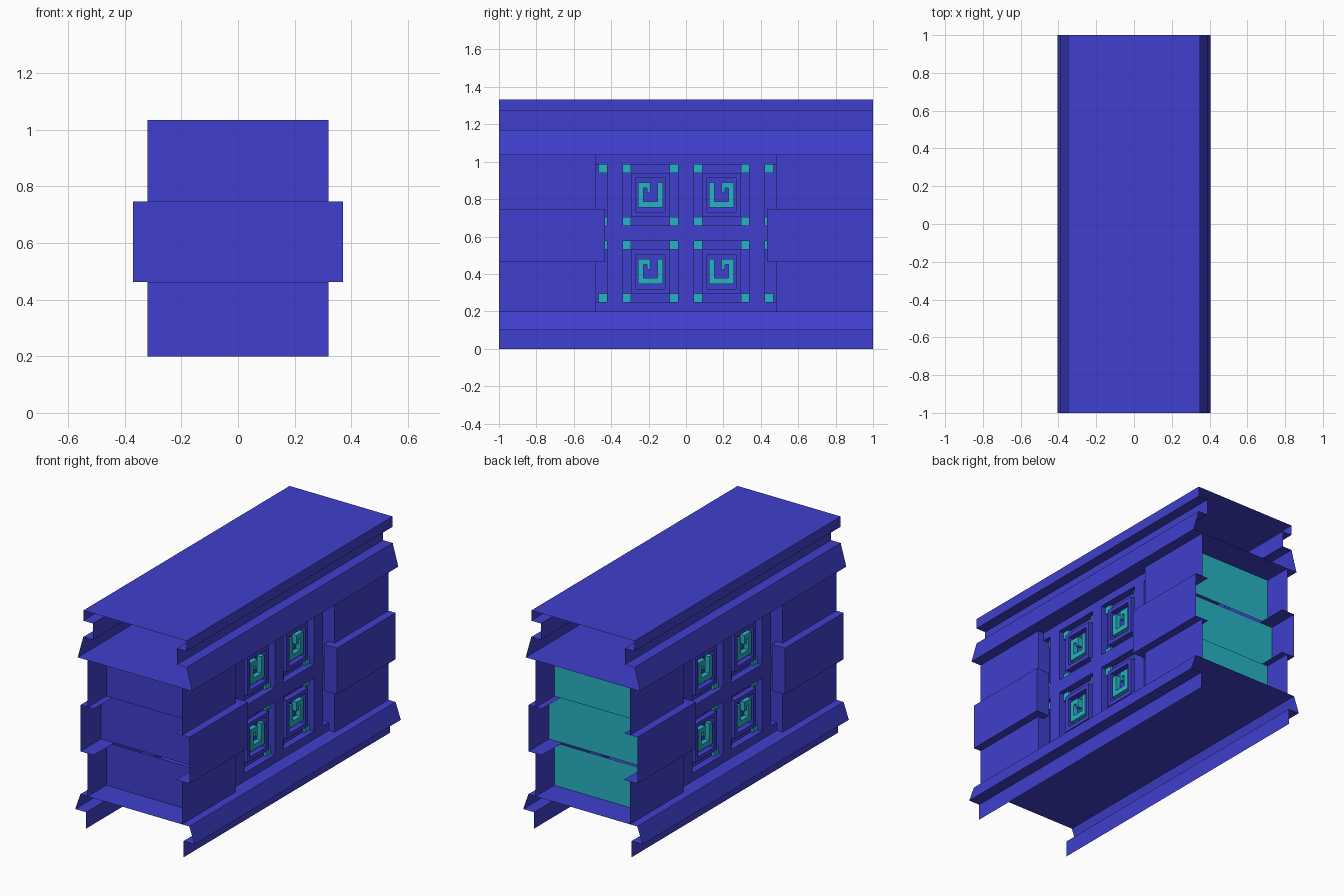
import bpy, bmesh

if "Cube" in bpy.data.objects:
    bpy.data.objects.remove(bpy.data.objects["Cube"])

# Materials
def material(name, colour):
    m = bpy.data.materials.new(name)
    m.diffuse_color = colour
    m.use_nodes = True
    m.node_tree.nodes["Principled BSDF"].inputs["Base Color"].default_value = m.diffuse_color
    return m

BLUE = material("blue_stone", (0.05, 0.05, 0.62, 1))
TEAL = material("teal_stone", (0.02, 0.45, 0.55, 1))


def finish(name, bm, mat, mirror=(False, False)):
    bmesh.ops.remove_doubles(bm, verts=bm.verts, dist=0.0005)
    bmesh.ops.recalc_face_normals(bm, faces=bm.faces)
    mesh = bpy.data.meshes.new(name)
    bm.to_mesh(mesh)
    bm.free()
    ob = bpy.data.objects.new(name, mesh)
    bpy.context.collection.objects.link(ob)
    mesh.materials.append(mat)
    if any(mirror):
        mod = ob.modifiers.new("Mirror", 'MIRROR')
        mod.use_axis = (mirror[0], mirror[1], False)
        mod.use_mirror_merge = False
    return ob


def face(bm, pts):
    return bm.faces.new([bm.verts.new(p) for p in pts])


def box(bm, x0, x1, y0, y1, z0, z1, skip=()):
    """Box with some sides left open."""
    sides = {
        "-x": [(x0, y0, z0), (x0, y1, z0), (x0, y1, z1), (x0, y0, z1)],
        "+x": [(x1, y0, z0), (x1, y1, z0), (x1, y1, z1), (x1, y0, z1)],
        "-y": [(x0, y0, z0), (x1, y0, z0), (x1, y0, z1), (x0, y0, z1)],
        "+y": [(x0, y1, z0), (x1, y1, z0), (x1, y1, z1), (x0, y1, z1)],
        "-z": [(x0, y0, z0), (x1, y0, z0), (x1, y1, z0), (x0, y1, z0)],
        "+z": [(x0, y0, z1), (x1, y0, z1), (x1, y1, z1), (x0, y1, z1)],
    }
    for key, pts in sides.items():
        if key not in skip:
            face(bm, pts)


def trim(name, half, closed):
    """Symmetric profile swept along the wall, open at both ends."""
    prof = half + [(-x, z) for x, z in reversed(half)]
    if closed:
        prof.append(prof[0])
    bm = bmesh.new()
    for (xa, za), (xb, zb) in zip(prof, prof[1:]):
        face(bm, [(xa, -1, za), (xb, -1, zb), (xb, 1, zb), (xa, 1, za)])
    finish(name, bm, BLUE)


Z0, Z1, ZA, ZB = 0.2, 1.035, 0.463, 0.747   # wall bottom/top, middle block
PX, WX, MX = 0.28, 0.32, 0.37               # panel, wall, middle block

# Base and cornice mouldings
trim("base_moulding", [(0.33, 0), (0.33, 0.1), (0.405, 0.1), (0.37, Z0)], False)
trim("cornice", [(0.388, Z1), (0.35, 1.17), (0.285, 1.17), (0.285, 1.27),
                 (0.35, 1.27), (0.35, 1.333)], True)

# Side wall blocks, open towards the ends
bm = bmesh.new()
for za, zb in ((Z0, ZA), (ZB, Z1)):
    box(bm, PX, WX, 0.48, 1, za, zb, ("-x", "+y", "-z", "+z"))
finish("wall_blocks", bm, BLUE, (True, True))
bm = bmesh.new()
box(bm, PX, MX, 0.432, 1, ZA, ZB, ("-x", "+y"))
finish("middle_blocks", bm, BLUE, (True, True))

# Recessed end caps
for s, mat, label in ((-1, BLUE, "front"), (1, TEAL, "back")):
    bm = bmesh.new()
    for w, y, za, zb in ((WX, 0.82, Z0, ZA), (MX, 0.80, ZA, ZB), (WX, 0.82, ZB, Z1)):
        face(bm, [(-w, s * y, za), (w, s * y, za), (w, s * y, zb), (-w, s * y, zb)])
    finish(label + "_end_cap", bm, mat)

# Carved centre panel: nested square steps in every pocket
ys = [0, 0.042, 0.338, 0.422, 0.48]
zs = [Z0, 0.25, 0.575, 0.66, 0.985, Z1]
FLOOR = 0.235
STEPS = [(0, PX), (0, FLOOR), (0.045, FLOOR), (0.045, PX - 0.01),
         (0.07, PX - 0.01), (0.07, FLOOR)]
panel, corners, spirals = bmesh.new(), bmesh.new(), bmesh.new()
C = 0.045


def corner(y, z):
    box(corners, FLOOR, FLOOR + 0.015, y, y + C, z, z + C, ("-x",))


for i, (ya, yb) in enumerate(zip(ys, ys[1:])):
    for j, (za, zb) in enumerate(zip(zs, zs[1:])):
        pocket = j in (1, 3)
        if pocket and i == 1:
            rings = [[(x, ya + t, za + t), (x, yb - t, za + t),
                      (x, yb - t, zb - t), (x, ya + t, zb - t)] for t, x in STEPS]
            for a, b in zip(rings, rings[1:]):
                for k in range(4):
                    n = (k + 1) % 4
                    face(panel, [a[k], a[n], b[n], b[k]])
            face(panel, rings[-1])
            for y in (ya, yb - C):
                for z in (za, zb - C):
                    corner(y, z)
            # Square spiral: left, bottom, right, top hook, inner drop
            cy, cz = (ya + yb) / 2, (za + zb) / 2
            for y0, y1, z0, z1 in ((-.067, -.037, -.035, .067), (-.067, .067, -.067, -.035),
                                   (.037, .067, -.035, .067), (0, .037, .037, .067),
                                   (0, .018, .01, .037)):
                box(spirals, FLOOR, PX - 0.015, cy + y0, cy + y1, cz + z0, cz + z1, ("-x",))
        elif pocket and i == 3:
            box(panel, FLOOR, PX, ya, yb, za, zb, ("+x", "-x"))
            face(panel, [(FLOOR, ya, za), (FLOOR, yb, za), (FLOOR, yb, zb), (FLOOR, ya, zb)])
            for z in (za, zb - C):
                corner(ya, z)
        else:
            face(panel, [(PX, ya, za), (PX, yb, za), (PX, yb, zb), (PX, ya, zb)])
finish("carved_panel", panel, BLUE, (True, True))
finish("pocket_corners", corners, TEAL, (True, True))
finish("spiral_reliefs", spirals, TEAL, (True, True))
